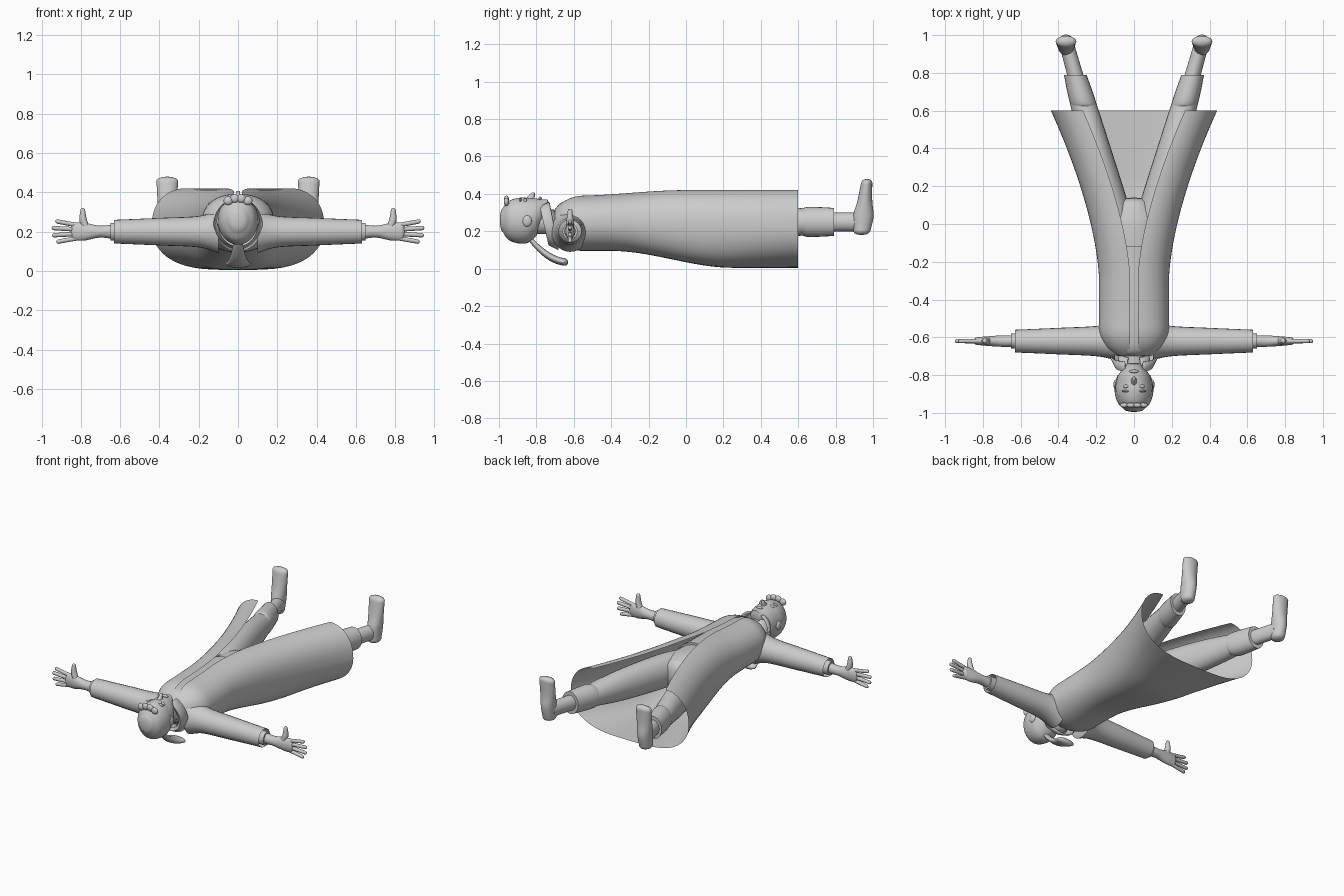
import bpy, bmesh
from math import sin, cos, pi, radians, sqrt

cube = bpy.data.objects.get("Cube")
if cube:
    bpy.data.objects.remove(cube)

GREY = (.6, .6, .6, 1)
ARM_Y, ARM_Z = -.62, .2      # line the arms follow
BODY_Z = .25                 # height of the body's middle

material = bpy.data.materials.new("plain grey")
material.use_nodes = True
material.diffuse_color = GREY
material.node_tree.nodes["Principled BSDF"].inputs["Base Color"].default_value = GREY


def ease(value, low, high):
    """Smooth step from zero to one between low and high."""
    t = max(0, min(1, (value - low) / (high - low)))
    return t * t * (3 - 2 * t)


def interpolate(rows, steps=6):
    """Catmull-Rom curve through rows of numbers."""
    last = len(rows) - 1
    curve = []
    for i in range(last):
        before, start, end, after = (rows[max(0, min(last, i + k))] for k in (-1, 0, 1, 2))
        for step in range(steps):
            t = step / steps
            curve.append([b + t * (c - a + t * (2 * a - 5 * b + 4 * c - d
                                                + t * (3 * b - a - 3 * c + d))) / 2
                          for a, b, c, d in zip(before, start, end, after)])
    return curve + [list(rows[last])]


def finish(name, bm, mirror=False, thickness=0):
    """Turn a bmesh into a smooth shaded object."""
    bmesh.ops.recalc_face_normals(bm, faces=bm.faces)
    mesh = bpy.data.meshes.new(name)
    bm.to_mesh(mesh)
    bm.free()
    mesh.materials.append(material)
    part = bpy.data.objects.new(name, mesh)
    bpy.context.collection.objects.link(part)
    bpy.ops.object.select_all(action='DESELECT')
    part.select_set(True)
    bpy.context.view_layer.objects.active = part
    bpy.ops.object.shade_smooth_by_angle(angle=radians(50))
    if mirror:
        part.modifiers.new("mirror", 'MIRROR')
    if thickness:
        part.modifiers.new("thickness", 'SOLIDIFY').thickness = thickness


def skin(grid, closed=False, caps=False):
    """Span faces over a grid of points."""
    bm = bmesh.new()
    rows = [[bm.verts.new(point) for point in row] for row in grid]
    count = len(rows[0])
    for row, following in zip(rows, rows[1:]):
        for j in range(count if closed else count - 1):
            k = (j + 1) % count
            bm.faces.new((row[j], row[k], following[k], following[j]))
    if caps:
        bm.faces.new(rows[0])
        bm.faces.new(rows[-1])
    return bm


def tube_mesh(axis, centre, stations, tip=0, caps=True, sides=24):
    """Elliptical rings along an axis; a station is a position and two radii."""
    rings = interpolate(stations)
    if tip:
        first, final = rings[0], rings[-1]
        for angle in map(radians, (30, 60, 85)):
            shrink, reach = cos(angle), tip * sin(angle)
            rings.insert(0, (first[0] - reach, first[1] * shrink, first[2] * shrink))
            rings.append((final[0] + reach, final[1] * shrink, final[2] * shrink))
    grid = []
    for t, wide, tall in rings:
        u, v = centre(t)
        ring = []
        for j in range(sides):
            angle = 2 * pi * j / sides
            p, q = u + wide * cos(angle), v + tall * sin(angle)
            ring.append({'x': (t, p, q), 'y': (p, t, q), 'z': (p, q, t)}[axis])
        grid.append(ring)
    return skin(grid, True, caps)


def tube(name, axis, centre, stations, mirror=False, **options):
    finish(name, tube_mesh(axis, centre, stations, **options), mirror)


def blob(name, position, size, mirror=False):
    bm = bmesh.new()
    bmesh.ops.create_uvsphere(bm, u_segments=16, v_segments=10, radius=1)
    bmesh.ops.scale(bm, vec=size, verts=bm.verts)
    bmesh.ops.translate(bm, vec=position, verts=bm.verts)
    finish(name, bm, mirror)


# Centre lines of the body parts
def body_line(y):
    return 0, BODY_Z


def leg_line(y):
    return .09 + .28 * y, BODY_Z


def foot_line(z):
    return .36, .92 + z / 10


def arm_line(x):
    return ARM_Y, ARM_Z


def head_line(y):
    return 0, .26 + 5 * max(0, y + .86) ** 2


def tail_line(y):
    return 0, .035 + 3 * (y + .63) ** 2


# Long coat: rounded shoulders, flaring hem, open down the front
def coat_section(y, steps=14):
    flare = max(0, (y + .3) / .9) ** 1.6
    shoulder = sqrt(1 - (max(0, -.55 - y) / .17) ** 2)
    edge = .02 + .25 * flare
    width = (.185 + .255 * flare) * shoulder
    middle = .24 - .02 * flare
    rise = (.39 + .03 * ease(y, -.6, 0) - middle) * shoulder
    drop = (middle - .095 + .09 * ease(y, -.4, .25)) * shoulder
    roundness = .9 - .3 * ease(y, -.6, .1)
    quarter = [pi / 2 * i / steps for i in range(steps)]
    front = [(edge + (width - edge) * sin(a), y, middle + rise * cos(a) ** .85) for a in quarter]
    back = [(width * cos(a) ** roundness, y, middle - drop * sin(a)) for a in quarter]
    return front + back + [(0, y, middle - drop)]


COAT_ROWS = 52
finish("coat", skin([coat_section(-.7 + 1.3 * i / COAT_ROWS) for i in range(COAT_ROWS + 1)]),
       mirror=True)

# Vest and trousers
tube("vest", 'y', body_line, [(-.7, .06, .07), (-.6, .14, .12), (-.12, .16, .135)])
tube("trouser_hips", 'y', body_line, [(-.16, .15, .12), (0, .16, .12), (.1, .1, .1)], tip=.04)
tube("trouser_leg", 'y', leg_line,
     [(-.04, .08, .1), (.1, .09, .11), (.4, .08, .1), (.64, .07, .07)], mirror=True)
tube("trouser_cuff", 'y', leg_line,
     [(.61, .06, .06), (.65, .07, .08), (.79, .06, .075)], mirror=True)

# Ankles and feet, toes up
tube("ankle", 'y', leg_line, [(.7, .045, .05), (.95, .04, .05)], mirror=True)
tube("foot", 'z', foot_line,
     [(.2, .04, .045), (.28, .045, .055), (.36, .05, .04), (.46, .055, .03)],
     mirror=True, tip=.02)

# Sleeves, shirt cuffs and hands
tube("sleeve", 'x', arm_line,
     [(.1, .1, .11), (.2, .08, .08), (.4, .07, .07), (.63, .06, .06)], mirror=True, caps=False)
tube("shirt_cuff", 'x', arm_line, [(.5, .04, .045), (.65, .04, .045)], mirror=True)
tube("hand", 'x', arm_line,
     [(.62, .03, .04), (.7, .03, .03), (.78, .025, .045), (.83, .02, .045)],
     mirror=True, tip=.02)
for i, finger in enumerate(("index", "middle", "ring", "little")):
    end = .94 - (i - 1.4) ** 2 / 100
    tube(finger + "_finger", 'x',
         lambda x: (ARM_Y, ARM_Z + .02 * (1.5 - i) * (1 + 6 * (x - .8))),
         [(.8, .012, .012), (end, .011, .011)], mirror=True, tip=.01, sides=12)
tube("thumb", 'z', lambda z: (.79 - 5 * max(0, .28 - z) ** 2, ARM_Y),
     [(.2, .02, .02), (.25, .02, .02), (.31, .012, .012)], mirror=True, tip=.01, sides=12)

# Head and neck
skull = [(-.98, .05, .06), (-.95, .08, .1), (-.9, .096, .118), (-.85, .096, .118), (-.8, .083, .097)]
tube("head", 'y', head_line, skull + [(-.745, .04, .045)], tip=.01, sides=32)
tube("neck", 'y', body_line, [(-.85, .06, .065), (-.66, .06, .065)])

# Face
tube("nose", 'z', lambda z: (0, -.84 + (z - .36) / 2),
     [(.36, .018, .03), (.4, .01, .012)], tip=.008, sides=12)
blob("eye", (.04, -.86, .363), (.017, .01, .012), True)
blob("eyebrow", (.04, -.885, .366), (.024, .006, .01), True)
blob("mouth", (0, -.78, .376), (.026, .009, .009))
blob("ear", (.097, -.85, .255), (.012, .026, .03), True)

# Hair cap trimmed along the hairline, forelock and tail of hair
hair = tube_mesh('y', head_line, [(y, a * 1.05, b * 1.05) for y, a, b in skull], tip=.015, sides=32)
bmesh.ops.bisect_plane(hair, geom=hair.verts[:] + hair.edges[:] + hair.faces[:],
                       plane_co=(0, -.97, .365), plane_no=(0, .1, .17), clear_outer=True)
finish("hair_cap", hair)
for i in range(4):
    x = (i - 1.5) / 30
    blob("forelock_%d" % (i + 1), (x, -.96, .37 - 5 * x * x), (.024, .014, .022))
tube("hair_tail", 'y', tail_line,
     [(-.84, .02, .02), (-.74, .04, .022), (-.65, .064, .02)], tip=.02)

# Flared coat collar, open at the throat
collar = []
for i in range(17):
    angle = radians(155) * i / 16
    lean = (cos(angle) - 1) / 40
    collar.append([(r * sin(angle), y + lean, .235 - (r + .01) * cos(angle))
                   for r, y in ((.07, -.66), (.08, -.725), (.1, -.735), (.125, -.685))])
finish("collar", skin(collar), mirror=True, thickness=.01)
